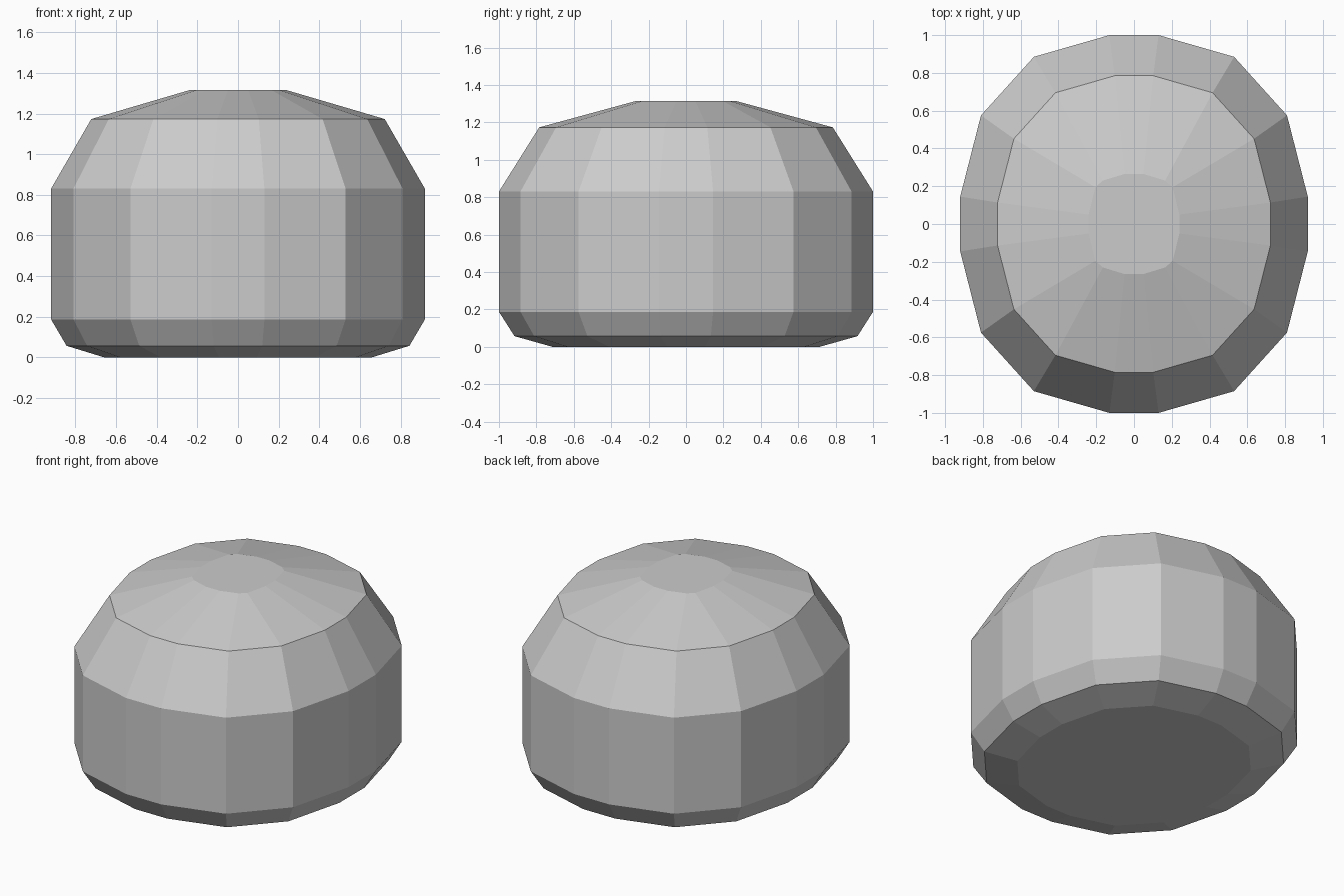
import bpy, bmesh

if "Cube" in bpy.data.objects:
    bpy.data.objects.remove(bpy.data.objects["Cube"])

# Quarter outlines (x, y), mirrored into 16-sided loops
BODY = [(0.92, 0.145), (0.81, 0.575), (0.53, 0.885), (0.13, 1.0)]
CROWN = [(0.24, 0.05), (0.205, 0.195), (0.165, 0.23), (0.05, 0.265)]


def full_loop(quarter, scale=1.0):
    q = [(x * scale, y * scale) for x, y in quarter]
    half = q + [(-x, y) for x, y in reversed(q)]
    return half + [(-x, -y) for x, y in half]


def loft(name, rings, cap_start=False, cap_end=False):
    bm = bmesh.new()
    loops = [[bm.verts.new((x, y, z)) for x, y in full_loop(q, s)] for q, s, z in rings]
    for low, high in zip(loops, loops[1:]):
        n = len(low)
        for i in range(n):
            j = (i + 1) % n
            bm.faces.new((low[i], low[j], high[j], high[i]))
    if cap_start:
        bm.faces.new(loops[0][::-1])
    if cap_end:
        bm.faces.new(loops[-1])
    mesh = bpy.data.meshes.new(name)
    bm.to_mesh(mesh)
    bm.free()
    obj = bpy.data.objects.new(name, mesh)
    bpy.context.collection.objects.link(obj)
    return obj


# Flat base with a shallow bevel
loft("base", [(BODY, 0.715, 0.0), (BODY, 0.917, 0.057)], cap_start=True)

# Faceted body: lower bevel, straight wall, shoulder
loft("body", [(BODY, 0.917, 0.057), (BODY, 1.0, 0.187),
              (BODY, 1.0, 0.83), (BODY, 0.785, 1.173)])

# Low sloping lid with a small flat crown
loft("lid", [(BODY, 0.785, 1.173), (CROWN, 1.0, 1.315)], cap_end=True)
